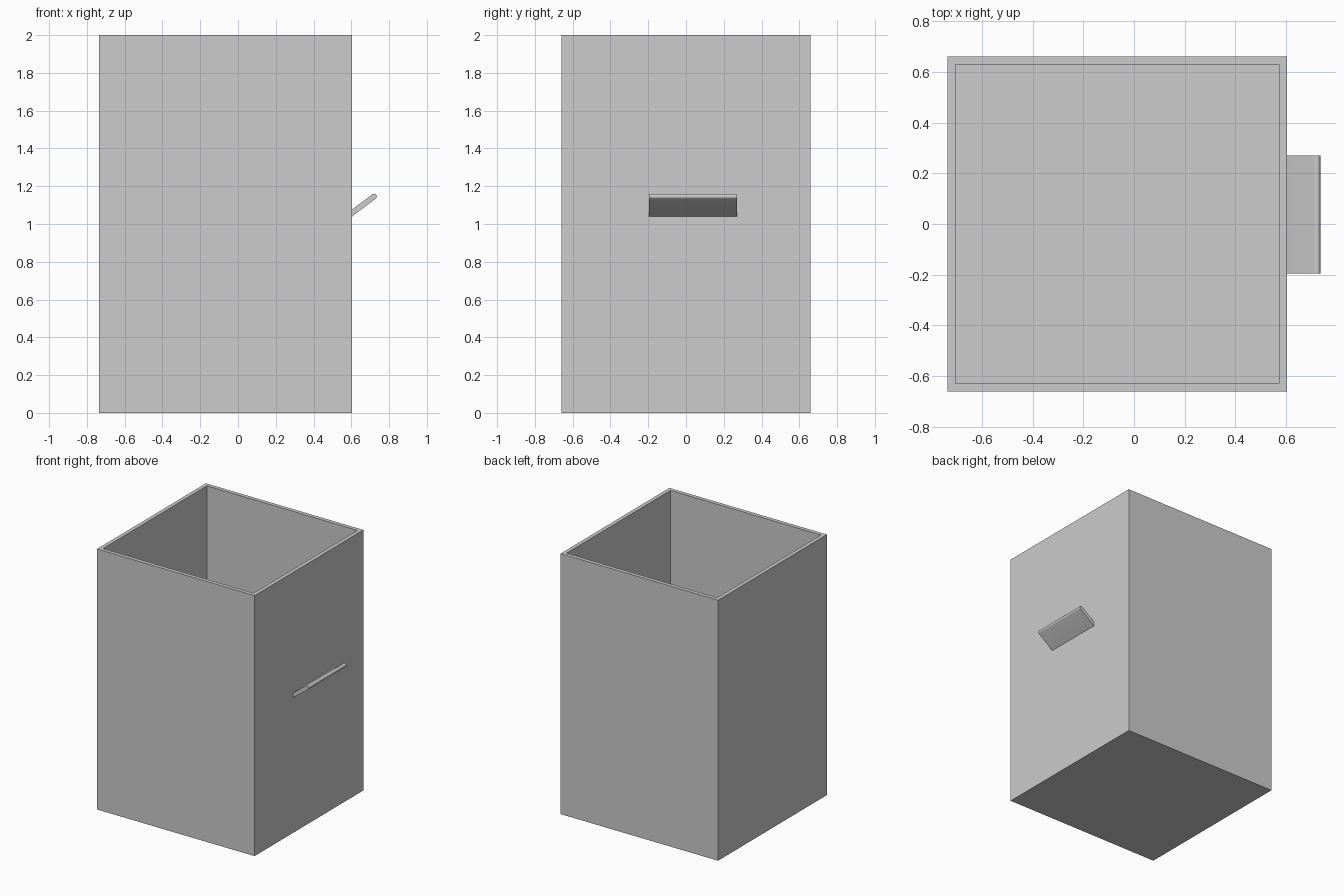
import bpy, bmesh, math
from mathutils import Vector

cube = bpy.data.objects.get("Cube")
if cube:
    bpy.data.objects.remove(cube, do_unlink=True)

grey = bpy.data.materials.new("light_grey")
grey.use_nodes = True
colour = (0.604, 0.604, 0.604, 1)
grey.diffuse_color = colour
grey.node_tree.nodes["Principled BSDF"].inputs["Base Color"].default_value = colour


def add_object(name, bm):
    bmesh.ops.recalc_face_normals(bm, faces=bm.faces)
    mesh = bpy.data.meshes.new(name)
    bm.to_mesh(mesh)
    bm.free()
    mesh.materials.append(grey)
    obj = bpy.data.objects.new(name, mesh)
    bpy.context.collection.objects.link(obj)
    return obj


# Open-topped square bin with thin walls and a floor
X0, X1, HALF_Y, HEIGHT, WALL = -0.735, 0.603, 0.66, 2.0, 0.03
bm = bmesh.new()
bmesh.ops.create_cube(bm, size=1)
for v in bm.verts:
    v.co = Vector((X1 if v.co.x > 0 else X0,
                   math.copysign(HALF_Y, v.co.y),
                   HEIGHT if v.co.z > 0 else 0))
bm.normal_update()
top = max(bm.faces, key=lambda f: f.calc_center_median().z)
bmesh.ops.inset_region(bm, faces=[top], thickness=WALL, use_even_offset=True)
# Push the inset opening down to the floor
pushed = bmesh.ops.extrude_discrete_faces(bm, faces=[top])["faces"][0]
for v in pushed.verts:
    v.co.z = WALL
add_object("bin_body", bm)

# Slanted handle plate with a rounded outer edge, rooted in the side wall
RADIUS, SLOPE = 0.0145, math.radians(36.9)
Y0, Y1 = -0.195, 0.27
tip = Vector((0.7205, 0, 1.1455))
along = Vector((math.cos(SLOPE), 0, math.sin(SLOPE)))
across = Vector((-along.z, 0, along.x))
root = tip - along * 0.162
profile = [root + across * RADIUS, root - across * RADIUS]
STEPS = 12
for i in range(STEPS + 1):
    a = math.pi * (i / STEPS - 0.5)
    profile.append(tip + (along * math.cos(a) + across * math.sin(a)) * RADIUS)

bm = bmesh.new()
side = bm.faces.new([bm.verts.new((p.x, Y0, p.z)) for p in profile])
extruded = bmesh.ops.extrude_face_region(bm, geom=[side])["geom"]
bmesh.ops.translate(bm, vec=(0, Y1 - Y0, 0),
                    verts=[g for g in extruded if isinstance(g, bmesh.types.BMVert)])
handle = add_object("side_handle", bm)
bpy.ops.object.select_all(action="DESELECT")
handle.select_set(True)
bpy.context.view_layer.objects.active = handle
bpy.ops.object.shade_smooth_by_angle(angle=math.radians(30))
